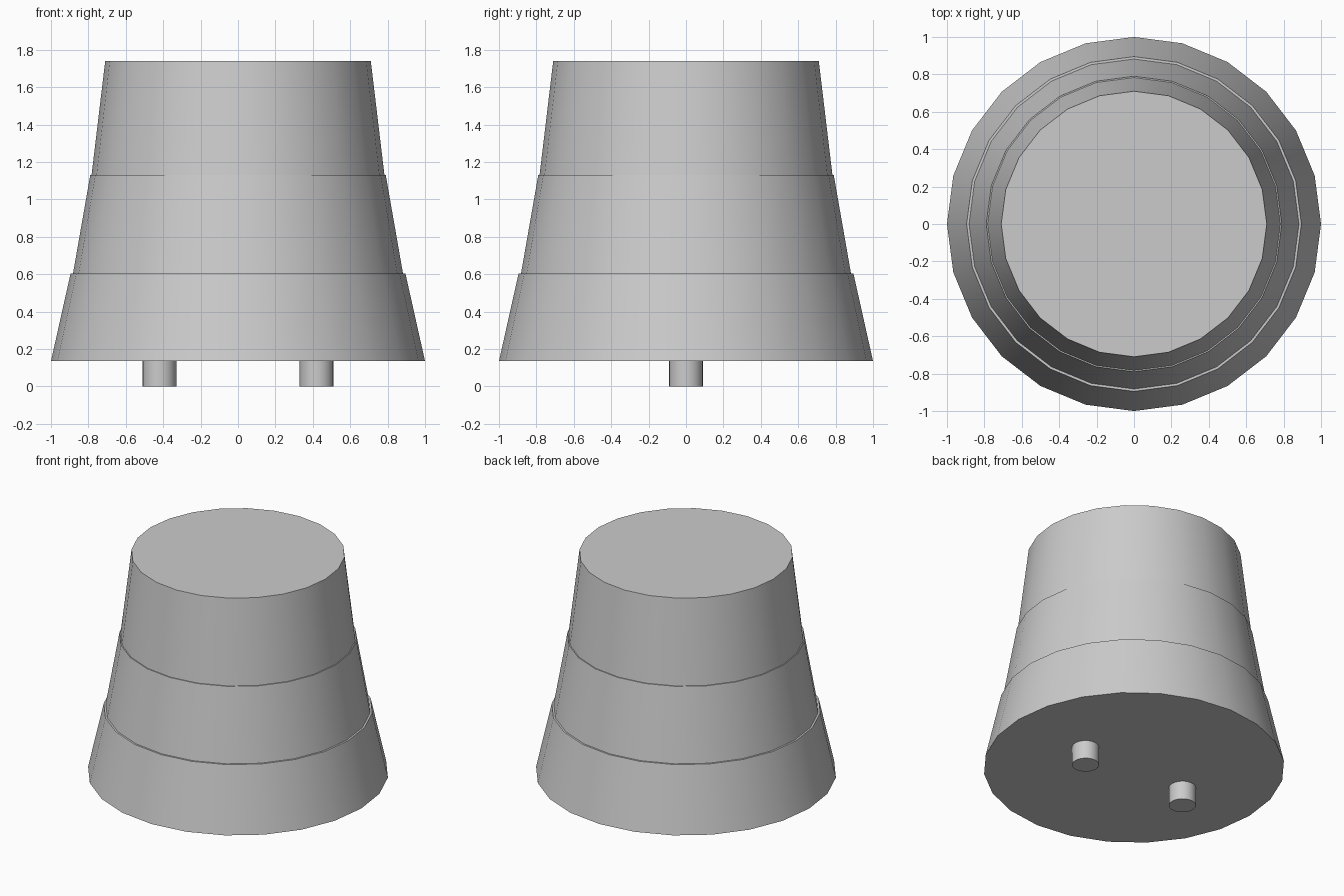
import bpy, bmesh, math

if "Cube" in bpy.data.objects:
    bpy.data.objects.remove(bpy.data.objects["Cube"])


def lathe(name, profile, sides, x=0.0, material=None):
    """Closed solid of revolution from (radius, z) points, bottom to top."""
    bm = bmesh.new()
    rings = []
    for r, z in profile:
        rings.append([bm.verts.new((r * math.cos(2 * math.pi * i / sides),
                                    r * math.sin(2 * math.pi * i / sides), z))
                      for i in range(sides)])
    for low, high in zip(rings, rings[1:]):
        for i in range(sides):
            j = (i + 1) % sides
            bm.faces.new((low[i], low[j], high[j], high[i]))
    bm.faces.new(rings[0][::-1])
    bm.faces.new(rings[-1])
    mesh = bpy.data.meshes.new(name)
    bm.to_mesh(mesh)
    bm.free()
    obj = bpy.data.objects.new(name, mesh)
    obj.location.x = x
    bpy.context.collection.objects.link(obj)
    if material:
        mesh.materials.append(material)
    bpy.ops.object.select_all(action='DESELECT')
    obj.select_set(True)
    bpy.context.view_layer.objects.active = obj
    bpy.ops.object.shade_smooth_by_angle(angle=math.radians(30))
    return obj


grey = bpy.data.materials.new("body_grey")
grey.diffuse_color = (0.6, 0.6, 0.6, 1)
grey.use_nodes = True
grey.node_tree.nodes["Principled BSDF"].inputs["Base Color"].default_value = grey.diffuse_color

# Tapered body in three tiers with narrow ledges between them
lathe("tapered_body", [(1.0, 0.135), (0.895, 0.605), (0.882, 0.605),
                       (0.79, 1.13), (0.783, 1.13), (0.71, 1.74)],
      24, material=grey)

# Two round pegs under the base
for side, x in (("left", -0.42), ("right", 0.42)):
    lathe(side + "_peg", [(0.09, 0.0), (0.09, 0.135)], 24, x)
